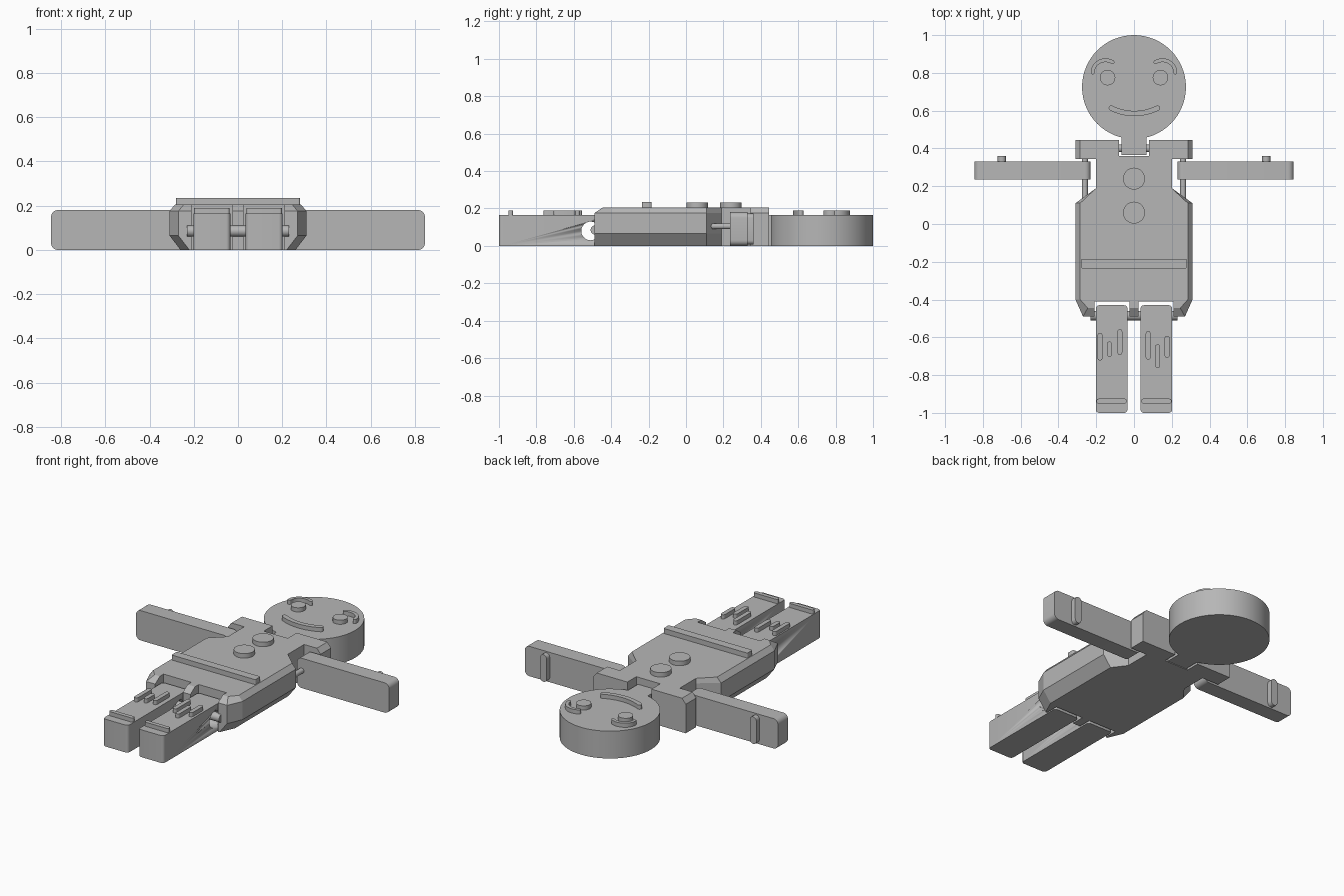
import bpy, bmesh
from math import sin, cos, pi, atan2
from mathutils import Matrix

cube = bpy.data.objects.get("Cube")
if cube:
    bpy.data.objects.remove(cube, do_unlink=True)

grey = bpy.data.materials.new("plain grey")
grey.use_nodes = True
grey.diffuse_color = (0.47, 0.47, 0.47, 1)
grey.node_tree.nodes["Principled BSDF"].inputs["Base Color"].default_value = grey.diffuse_color


def finish(name, bm, smooth=True):
    bmesh.ops.recalc_face_normals(bm, faces=bm.faces)
    mesh = bpy.data.meshes.new(name)
    bm.to_mesh(mesh)
    bm.free()
    mesh.materials.append(grey)
    ob = bpy.data.objects.new(name, mesh)
    bpy.context.collection.objects.link(ob)
    bpy.ops.object.select_all(action="DESELECT")
    ob.select_set(True)
    bpy.context.view_layer.objects.active = ob
    if smooth:
        bpy.ops.object.shade_smooth_by_angle(angle=0.5)
    return ob


def loft(name, layers, smooth=True):
    """Skin matching outlines, each given as (z, points)."""
    bm = bmesh.new()
    rings = [[bm.verts.new((x, y, z)) for x, y in pts] for z, pts in layers]
    n = len(rings[0])
    for a, b in zip(rings, rings[1:]):
        for i in range(n):
            j = (i + 1) % n
            bm.faces.new((a[i], a[j], b[j], b[i]))
    bm.faces.new(rings[0])
    bm.faces.new(rings[-1])
    return finish(name, bm, smooth)


def prism(name, pts, z0, z1):
    return loft(name, [(z0, pts), (z1, pts)])


def arc(cx, cy, rx, ry, a0, a1, n):
    return [(cx + rx * cos(a0 + (a1 - a0) * i / n), cy + ry * sin(a0 + (a1 - a0) * i / n))
            for i in range(n + 1)]


def disc(name, x, y, r, z0, z1, n=32):
    return prism(name, arc(x, y, r, r, 0, 2 * pi, n)[:-1], z0, z1)


def rounded_rect(x0, x1, y0, y1, r):
    pts = []
    for k, (x, y) in enumerate([(x1 - r, y1 - r), (x0 + r, y1 - r), (x0 + r, y0 + r), (x1 - r, y0 + r)]):
        pts += arc(x, y, r, r, k * pi / 2, (k + 1) * pi / 2, 6)
    return pts


def stroke(name, path, r, z0, z1):
    """Raised line of half width r with round ends."""
    left, right = [], []
    for i, (x, y) in enumerate(path):
        a, b = path[max(i - 1, 0)], path[min(i + 1, len(path) - 1)]
        d = atan2(b[1] - a[1], b[0] - a[0])
        if i == 0:
            start = arc(x, y, r, r, d + pi / 2, d + 3 * pi / 2, 8)
        elif i == len(path) - 1:
            end = arc(x, y, r, r, d - pi / 2, d + pi / 2, 8)
        else:
            left.append((x - r * sin(d), y + r * cos(d)))
            right.append((x + r * sin(d), y - r * cos(d)))
    return prism(name, start + right + end + left[::-1], z0, z1)


def rod(name, centre, r, length, axis):
    bm = bmesh.new()
    turn = Matrix.Rotation(pi / 2, 4, "Y" if axis == "X" else "X")
    bmesh.ops.create_cone(bm, cap_ends=True, segments=24, radius1=r, radius2=r, depth=length,
                          matrix=Matrix.Translation(centre) @ turn)
    return finish(name, bm)


# Torso: notched for the neck and legs, chamfered along the sides
def torso_outline(w, shoulder, front):
    half = [(0.08, 0.36), (0.08, 0.445), (shoulder, 0.445), (shoulder, 0.345), (0.2, 0.345),
            (0.2, 0.19), (w, 0.11), (w, -0.4), (w - 0.04, front), (0.21, front),
            (0.21, -0.41), (0.025, -0.41), (0.025, front)]
    return half + [(-x, y) for x, y in reversed(half)]


loft("torso", [(0, torso_outline(0.26, 0.31, -0.49)), (0.065, torso_outline(0.31, 0.31, -0.49)),
               (0.175, torso_outline(0.31, 0.31, -0.49)), (0.205, torso_outline(0.285, 0.285, -0.445))],
     smooth=False)
prism("belt", rounded_rect(-0.28, 0.28, -0.235, -0.185, 0.008), 0.2, 0.235)
for name, y in (("upper_button", 0.24), ("lower_button", 0.06)):
    disc(name, 0, y, 0.058, 0.2, 0.232)

# Head, neck and face
disc("head", 0, 0.725, 0.275, 0, 0.165, 64)
prism("neck", [(-0.065, 0.365), (0.065, 0.365), (0.065, 0.5), (-0.065, 0.5)], 0, 0.165)
rod("neck_pin", (0, 0.4, 0.085), 0.02, 0.2, "X")
stroke("mouth", arc(0.002, 0.79, 0.24, 0.205, pi * 1.33, pi * 1.67, 16), 0.014, 0.16, 0.19)

# Hip rod shared by both legs
rod("hip_rod", (0, -0.485, 0.085), 0.025, 0.46, "X")

# Fabric or frosting lines on each thigh: x, front end, back end
LINES = {"left": [(0.075, -0.705, -0.58), (0.125, -0.75, -0.65), (0.175, -0.695, -0.605)],
         "right": [(-0.18, -0.71, -0.59), (-0.13, -0.69, -0.635), (-0.075, -0.68, -0.57)]}

for side, s in (("left", 1), ("right", -1)):
    # Face details
    disc(side + "_eye", s * 0.14, 0.775, 0.041, 0.16, 0.19)
    brow = arc(0.15, 0.805, 0.068, 0.062, -0.05, pi * 0.68, 14)
    stroke(side + "_brow", [(s * x, y) for x, y in brow], 0.01, 0.16, 0.19)

    # Arm: rounded slab standing on edge, drawn flat then turned upright
    arm = prism(side + "_arm", rounded_rect(0.23, 0.845, 0, 0.18, 0.03), -0.33, -0.235)
    arm.data.transform(Matrix.Rotation(pi / 2, 4, "X"))
    cuff = stroke(side + "_cuff", [(0.7, 0.03), (0.7, 0.15)], 0.022, -0.36, -0.325)
    cuff.data.transform(Matrix.Rotation(pi / 2, 4, "X"))
    if s < 0:
        for ob in (arm, cuff):
            ob.data.transform(Matrix.Scale(-1, 4, (1, 0, 0)))
            ob.data.flip_normals()
    rod(side + "_shoulder_rod", (s * 0.26, 0.235, 0.105), 0.016, 0.25, "Y")

    # Leg with a hole for the hip rod
    x0, x1 = sorted((s * 0.035, s * 0.202))
    leg = prism(side + "_leg", rounded_rect(x0, x1, -1, -0.43, 0.018), 0, 0.165)
    cutter = rod("hole_cutter", (s * 0.12, -0.51, 0.08), 0.05, 0.3, "X")
    cutter.hide_render = True
    cut = leg.modifiers.new("hole", "BOOLEAN")
    cut.object = cutter
    cut.solver = "EXACT"
    bpy.context.view_layer.objects.active = leg
    bpy.ops.object.modifier_apply(modifier="hole")
    bpy.data.objects.remove(cutter, do_unlink=True)
    prism(side + "_foot_band", rounded_rect(x0 + 0.004, x1 - 0.004, -0.95, -0.925, 0.01), 0.16, 0.19)
    for i, (x, a, b) in enumerate(LINES[side]):
        stroke(f"{side}_leg_line_{i + 1}", [(x, a), (x, b)], 0.013, 0.16, 0.19)
